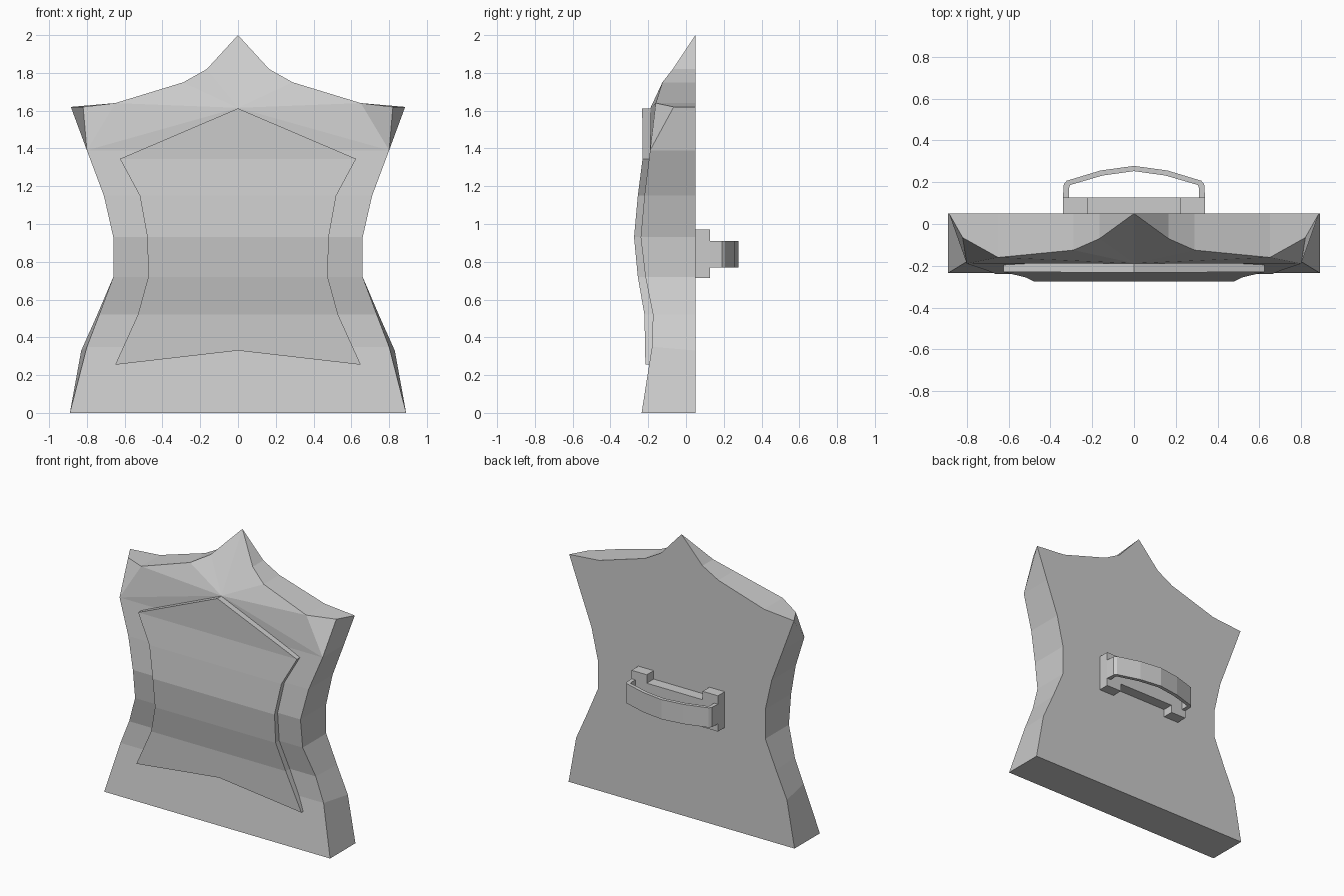
import bpy
import bmesh
from mathutils import Vector

cube = bpy.data.objects.get("Cube")
if cube:
    bpy.data.objects.remove(cube, do_unlink=True)

BACK = 0.05
grey = bpy.data.materials.new("plain grey")
grey.use_nodes = True
grey.diffuse_color = (0.6, 0.6, 0.6, 1)
grey.node_tree.nodes["Principled BSDF"].inputs["Base Color"].default_value = grey.diffuse_color


def build(name, half_faces, thickness=0):
    """Mirror faces of the left half, weld them, optionally thicken along y."""
    bm = bmesh.new()
    for side in (1, -1):
        for face in half_faces:
            bm.faces.new([bm.verts.new((side * x, y, z)) for x, y, z in face])
    bmesh.ops.remove_doubles(bm, verts=bm.verts, dist=0.0005)
    if thickness:
        made = bmesh.ops.extrude_face_region(bm, geom=bm.faces[:], use_keep_orig=True)
        moved = [v for v in made["geom"] if isinstance(v, bmesh.types.BMVert)]
        bmesh.ops.translate(bm, verts=moved, vec=Vector((0, thickness, 0)))
    bmesh.ops.recalc_face_normals(bm, faces=bm.faces)
    mesh = bpy.data.meshes.new(name)
    bm.to_mesh(mesh)
    bm.free()
    mesh.materials.append(grey)
    obj = bpy.data.objects.new(name, mesh)
    bpy.context.collection.objects.link(obj)
    return obj


def to_back(p):
    return (p[0], BACK, p[2])


def centre(p):
    return (0, p[1], p[2])


def strips(rows):
    return [[centre(a), a, b, centre(b)] for a, b in zip(rows, rows[1:])]


# Shield body: side rows from the base up to the shoulder
front = [(0.89, -0.235, 0), (0.80, -0.18, 0.35), (0.735, -0.175, 0.52),
         (0.66, -0.215, 0.72), (0.66, -0.24, 0.93), (0.71, -0.22, 1.15),
         (0.80, -0.19, 1.39)]
back = [to_back(p) for p in front]
back[1] = (0.83, BACK, 0.33)
back[2] = (0.745, BACK, 0.52)

# Crown ridge from the shoulder corner up to the tip
tip = (0, BACK, 2)
ridge = [(0.82, -0.065, 1.62), (0.65, -0.16, 1.64), (0.29, -0.125, 1.75),
         (0.165, -0.07, 1.82)]
ridge_back = [to_back(p) for p in ridge]
ridge_back[0] = (0.885, BACK, 1.62)
brow = (0, -0.188, 1.615)
shoulder = front[-1]

faces = strips(front)
faces += [[front[i], front[i + 1], back[i + 1], back[i]] for i in range(len(front) - 1)]
faces += [[shoulder, ridge[0], ridge_back[0], back[-1]],
          [shoulder, ridge[0], ridge[1]],
          [shoulder, ridge[1], brow],
          [centre(shoulder), shoulder, brow]]
faces += [[a, b, brow] for a, b in zip(ridge[1:], ridge[2:] + [tip])]
faces += [[ridge[i], ridge[i + 1], ridge_back[i + 1], ridge_back[i]] for i in range(3)]
faces += [[ridge[3], tip, ridge_back[3]],
          [centre(front[0]), front[0], back[0], centre(back[0])],
          [centre(back[0])] + back + ridge_back + [tip]]
build("shield_body", faces)

# Raised front plate following the curve of the body
rows = [(0.625, -0.23, 1.345), (0.52, -0.255, 1.15), (0.48, -0.275, 0.93),
        (0.475, -0.255, 0.72), (0.53, -0.22, 0.52)]
plate = [[(0, -0.232, 1.612), rows[0], centre(rows[0])]] + strips(rows)
plate.append([centre(rows[-1]), rows[-1], (0.65, -0.215, 0.255), (0, -0.215, 0.33)])
build("front_plate", plate, 0.05)


def block(name, x0, x1, y0, y1, z0, z1):
    """Box drawn as a front rectangle on each side and thickened."""
    return build(name, [[(x0, y0, z0), (x1, y0, z0), (x1, y0, z1), (x0, y0, z1)]], y1 - y0)


# Handle mount on the back
block("handle_feet", 0.22, 0.34, BACK, 0.127, 0.715, 0.97)
block("handle_base_bar", 0, 0.22, BACK, 0.127, 0.77, 0.91)

# Bowed grip: outer and inner path joined into a closed band
outer = [(0.34, 0.127), (0.336, 0.19), (0.322, 0.207), (0.16, 0.256), (0, 0.278)]
inner = [(0.31, 0.127), (0.31, 0.175), (0.305, 0.187), (0.15, 0.232), (0, 0.253)]
low, high = 0.77, 0.91
grip = []
for i in range(len(outer) - 1):
    quad = [outer[i], outer[i + 1], inner[i + 1], inner[i]]
    grip += [[(x, y, z) for x, y in quad] for z in (low, high)]
    for a, b in (quad[:2], quad[2:]):
        grip.append([(*a, low), (*b, low), (*b, high), (*a, high)])
grip.append([(*outer[0], low), (*inner[0], low), (*inner[0], high), (*outer[0], high)])
build("handle_grip", grip)
